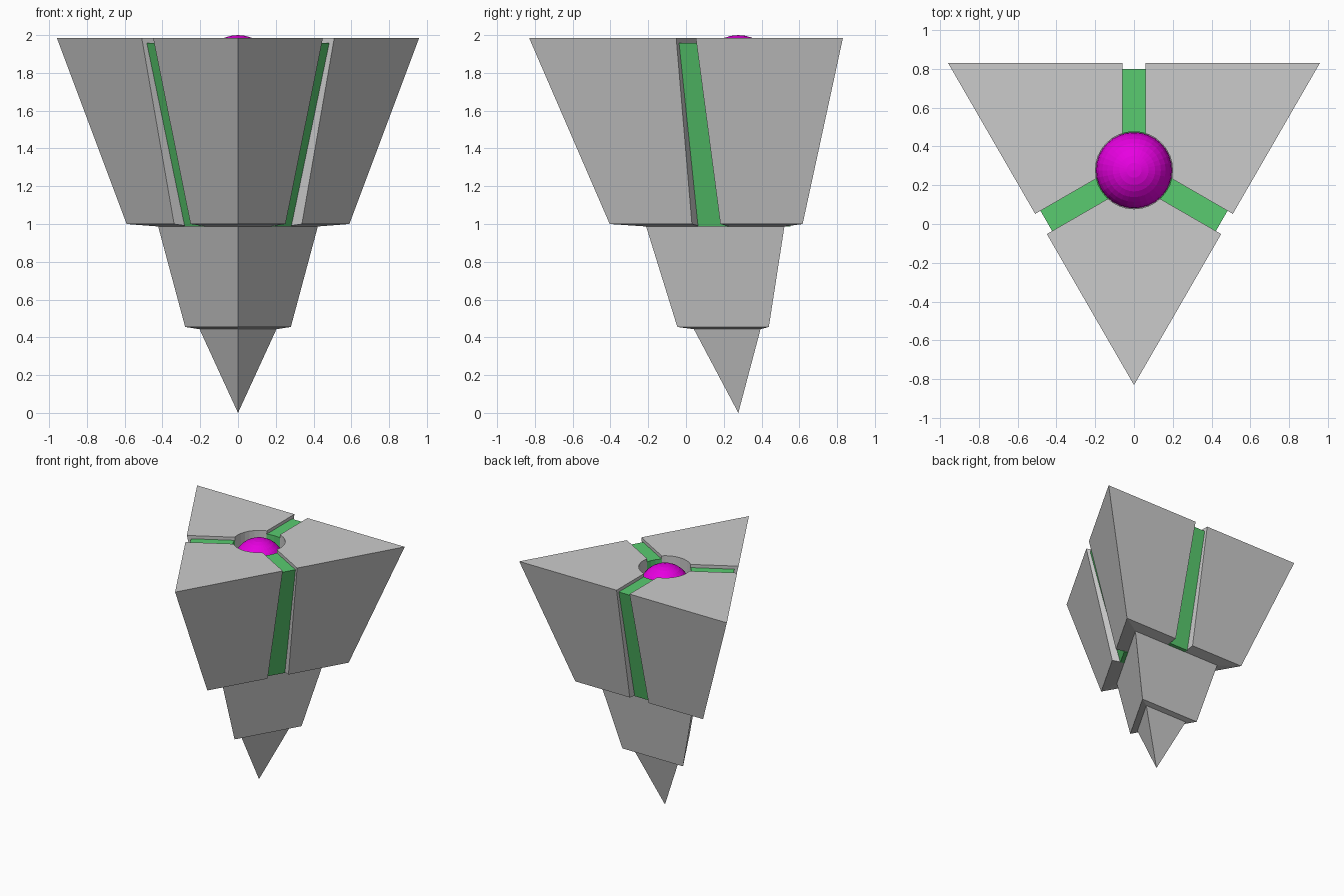
import bpy, bmesh, math
from mathutils import Vector, Matrix

if "Cube" in bpy.data.objects:
    bpy.data.objects.remove(bpy.data.objects["Cube"])

CY = 0.277   # axis of the pointed body
TOP = 1.984


def loft(name, rings):
    """Closed solid through matching rings of points, given bottom to top."""
    bm = bmesh.new()
    loops = [[bm.verts.new(p) for p in ring] for ring in rings]
    n = len(loops[0])
    for a, b in zip(loops, loops[1:]):
        for i in range(n):
            j = (i + 1) % n
            bm.faces.new((a[i], a[j], b[j], b[i]))
    bm.faces.new(loops[0][::-1])
    bm.faces.new(loops[-1])
    bmesh.ops.remove_doubles(bm, verts=bm.verts, dist=1e-5)
    bmesh.ops.recalc_face_normals(bm, faces=bm.faces)
    me = bpy.data.meshes.new(name)
    bm.to_mesh(me)
    bm.free()
    ob = bpy.data.objects.new(name, me)
    bpy.context.collection.objects.link(ob)
    return ob


def tri(r, z):
    return [Vector((r * math.cos(math.radians(a)), CY + r * math.sin(math.radians(a)), z))
            for a in (30, 150, 270)]


def bar(name, angle, z0, r0, z1, r1):
    """Radial bar from the axis outwards, narrowing with height."""
    rings = []
    for z, r in ((z0, r0), (z1, r1)):
        w = 0.087 - 0.0274 * (z - 1.0)
        m = Matrix.Translation((0, CY, z)) @ Matrix.Rotation(math.radians(angle), 4, 'Z')
        rings.append([m @ Vector(p) for p in ((0, -w, 0), (r, -w, 0), (r, w, 0), (0, w, 0))])
    return loft(name, rings)


def cut(ob, cutter):
    mod = ob.modifiers.new("cut", 'BOOLEAN')
    mod.operation = 'DIFFERENCE'
    mod.solver = 'EXACT'
    mod.object = cutter
    cutter.hide_render = True
    cutter.display_type = 'WIRE'


def colour(ob, name, rgb):
    mat = bpy.data.materials.get(name) or bpy.data.materials.new(name)
    mat.diffuse_color = (*rgb, 1)
    mat.use_nodes = True
    mat.node_tree.nodes["Principled BSDF"].inputs["Base Color"].default_value = mat.diffuse_color
    ob.data.materials.append(mat)


# three stacked tiers, each with a slightly sloping underside
upper = loft("upper_tier", [tri(0.488, 0.987), tri(0.681, 1.0), tri(1.107, TOP)])
loft("middle_tier", [tri(0.235, 0.443), tri(0.323, 0.455), tri(0.488, 0.987)])
tip = loft("tip", [tri(1e-7, 0.0), tri(0.235, 0.443)])

# round socket for the ball
bpy.ops.mesh.primitive_cylinder_add(vertices=32, radius=0.199, depth=0.5,
                                    location=(0, CY, 2.05))
socket = bpy.context.object
socket.name = "socket_cutter"

# three grooves with sunken green strips
for i, a in enumerate((90, 210, 330)):
    cut(upper, bar(f"groove_cutter_{i}", a, 0.9, 1.3, 2.1, 1.3))
    strip = bar(f"green_strip_{i}", a, 0.986, 0.275, 1.957, 0.522)
    colour(strip, "green", (0.1, 0.6, 0.16))
    cut(strip, socket)
cut(upper, socket)

# ball
bpy.ops.mesh.primitive_uv_sphere_add(segments=32, ring_count=16, radius=0.196,
                                     location=(0, CY, 1.804))
ball = bpy.context.object
ball.name = "ball"
colour(ball, "magenta", (0.8, 0.0, 0.75))

# apply the cuts and remove the cutters
dg = bpy.context.evaluated_depsgraph_get()
done = [(o, bpy.data.meshes.new_from_object(o.evaluated_get(dg)))
        for o in bpy.data.objects if o.modifiers]
for o, me in done:
    o.modifiers.clear()
    o.data = me
for o in [o for o in bpy.data.objects if "cutter" in o.name]:
    bpy.data.objects.remove(o)
